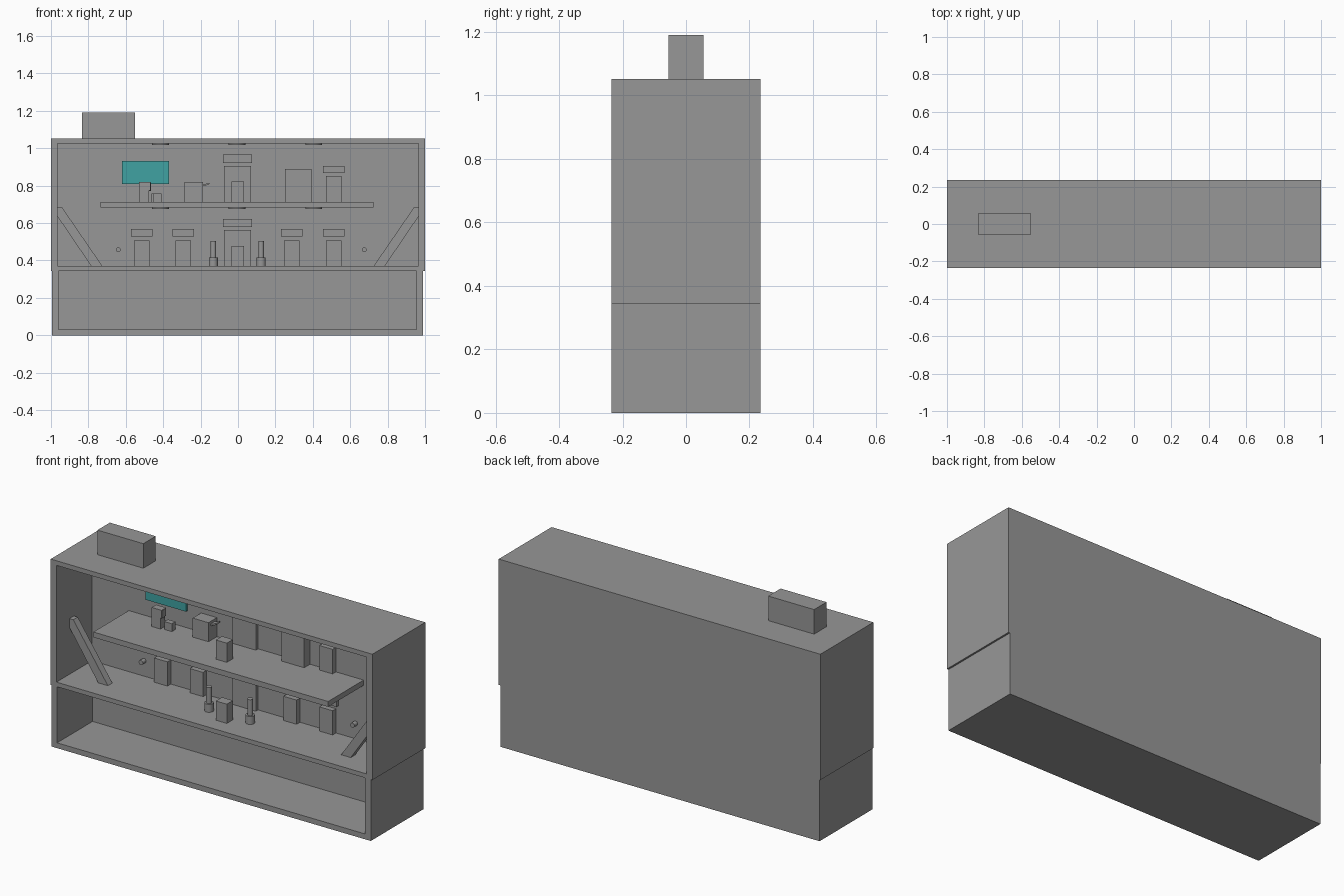
import bpy, bmesh
from mathutils import Vector

cube = bpy.data.objects.get("Cube")
if cube:
    bpy.data.objects.remove(cube, do_unlink=True)


def material(name, rgb):
    m = bpy.data.materials.new(name)
    m.use_nodes = True
    m.diffuse_color = (*rgb, 1)
    m.node_tree.nodes["Principled BSDF"].inputs["Base Color"].default_value = (*rgb, 1)
    return m


GREY = material("grey", (0.31, 0.31, 0.31))
TEAL = material("teal", (0.05, 0.36, 0.36))

BACK = 0.08       # inner face of the back wall
DEPTH = 0.235     # half depth of the cabinet
FLOOR, SHELF = 0.37, 0.713


def finish(name, bm, mat=GREY):
    bmesh.ops.recalc_face_normals(bm, faces=bm.faces[:])
    me = bpy.data.meshes.new(name)
    bm.to_mesh(me)
    bm.free()
    me.materials.append(mat)
    ob = bpy.data.objects.new(name, me)
    bpy.context.collection.objects.link(ob)
    return ob


def box(name, x, y, z, mat=GREY):
    """Box given by its (min, max) range on each axis."""
    bm = bmesh.new()
    bmesh.ops.create_cube(bm, size=1)
    for v in bm.verts:
        v.co = Vector([r[0] if c < 0 else r[1] for c, r in zip(v.co, (x, y, z))])
    return finish(name, bm, mat)


def prism(name, outline, y0, y1):
    """Extrude an x-z outline along y."""
    bm = bmesh.new()
    face = bm.faces.new([bm.verts.new((x, y0, z)) for x, z in outline])
    out = bmesh.ops.extrude_face_region(bm, geom=[face])["geom"]
    bmesh.ops.translate(bm, vec=(0, y1 - y0, 0),
                        verts=[g for g in out if isinstance(g, bmesh.types.BMVert)])
    return finish(name, bm)


def cylinder(name, centre, radius, length, along_y=False):
    bm = bmesh.new()
    bmesh.ops.create_cone(bm, cap_ends=True, segments=24, radius1=radius,
                          radius2=radius, depth=length)
    ob = finish(name, bm)
    ob.location = centre
    if along_y:
        ob.rotation_euler.x = 1.5708
    bpy.ops.object.select_all(action='DESELECT')
    ob.select_set(True)
    bpy.context.view_layer.objects.active = ob
    bpy.ops.object.shade_smooth_by_angle()
    return ob


def shell(name, x0, x1, z0, z1, wall, floor, roof):
    """Open-fronted case: one outline extruded, plus a thick back."""
    full = (-DEPTH, DEPTH)
    box(name + "_right_wall", (x0, x0 + wall), full, (z0, z1))
    box(name + "_left_wall", (x1 - wall, x1), full, (z0, z1))
    inner = (x0 + wall, x1 - wall)
    box(name + "_floor", inner, full, (z0, z0 + floor))
    if roof:
        box(name + "_roof", inner, full, (z1 - roof, z1))
    box(name + "_back", inner, (BACK, DEPTH), (z0 + floor, z1 - roof))


# Cabinet
shell("lower_case", -0.995, 0.99, 0, 0.345, 0.035, 0.03, 0)
shell("upper_case", -1, 1, 0.345, 1.052, 0.036, 0.025, 0.026)
box("roof_block", (-0.835, -0.55), (-0.055, 0.055), (1.05, 1.19))
box("shelf", (-0.735, 0.725), (-DEPTH, BACK), (0.683, SHELF))

# Sloping braces on both sides
slope = [(0.965, 0.683), (0.94, 0.683), (0.725, FLOOR), (0.785, FLOOR), (0.965, 0.635)]
for side, s in (("right", -1), ("left", 1)):
    prism(side + "_ramp", [(s * x, z) for x, z in slope], -0.12, -0.08)

# Ceiling lamps on both storeys
for storey, z in (("upper", 1.0225), ("lower", 0.6795)):
    for i, x in enumerate((-0.415, -0.005, 0.405)):
        cylinder(f"{storey}_lamp_{i}", (x, -0.08, z), 0.045, 0.008)


# Doors with a sign above each
def door(name, x, half, base, height, sign_half, sign_gap, sign_height, front):
    box(name, (x - half, x + half), (front, BACK), (base, base + height))
    z = base + height + sign_gap
    box(name + "_sign", (x - sign_half, x + sign_half), (0.06, BACK), (z, z + sign_height))


for i, x in enumerate((-0.515, -0.293, 0.288, 0.512)):
    door(f"lower_door_{i}", x, 0.041, FLOOR, 0.136, 0.058, 0.022, 0.04, 0.05)
door("upper_side_door", 0.512, 0.041, SHELF, 0.138, 0.058, 0.018, 0.036, 0.05)
for storey, base in (("upper", SHELF), ("lower", FLOOR)):
    door(storey + "_main_door", -0.003, 0.072, base, 0.193, 0.077, 0.016, 0.044, 0.06)
    box(storey + "_desk", (-0.036, 0.032), (-0.145, -0.09), (base, base + 0.108))

# Upper storey furniture
box("wardrobe", (0.25, 0.392), (0.028, BACK), (SHELF, 0.89))
box("wash_stand", (-0.285, -0.187), (0.005, BACK), (SHELF, 0.82))
prism("wash_stand_tap", [(-0.19, 0.797), (-0.18, 0.797), (-0.152, 0.809),
                         (-0.155, 0.816), (-0.182, 0.806), (-0.19, 0.806)], 0.025, 0.06)
box("seat_base", (-0.53, -0.475), (-0.01, 0.03), (SHELF, 0.775))
box("seat_back", (-0.53, -0.468), (-0.01, 0.03), (0.775, 0.82))
cylinder("seat_handle", (-0.475, 0.01, 0.795), 0.01, 0.045)
box("stool", (-0.455, -0.41), (-0.002, 0.03), (SHELF, 0.757))
cylinder("stool_post", (-0.455, 0.015, 0.735), 0.008, 0.044)

# Wall screen
box("screen", (-0.62, -0.37), (0.066, BACK), (0.81, 0.932), TEAL)

# Floor posts and wall knobs
for side, x, knob_x in (("right", -0.132, -0.64), ("left", 0.124, 0.675)):
    cylinder(side + "_post_base", (x, -0.068, 0.3925), 0.024, 0.045)
    cylinder(side + "_post", (x, -0.068, 0.46), 0.015, 0.09)
    cylinder(side + "_knob", (knob_x, 0.066, 0.457), 0.013, 0.03, along_y=True)
